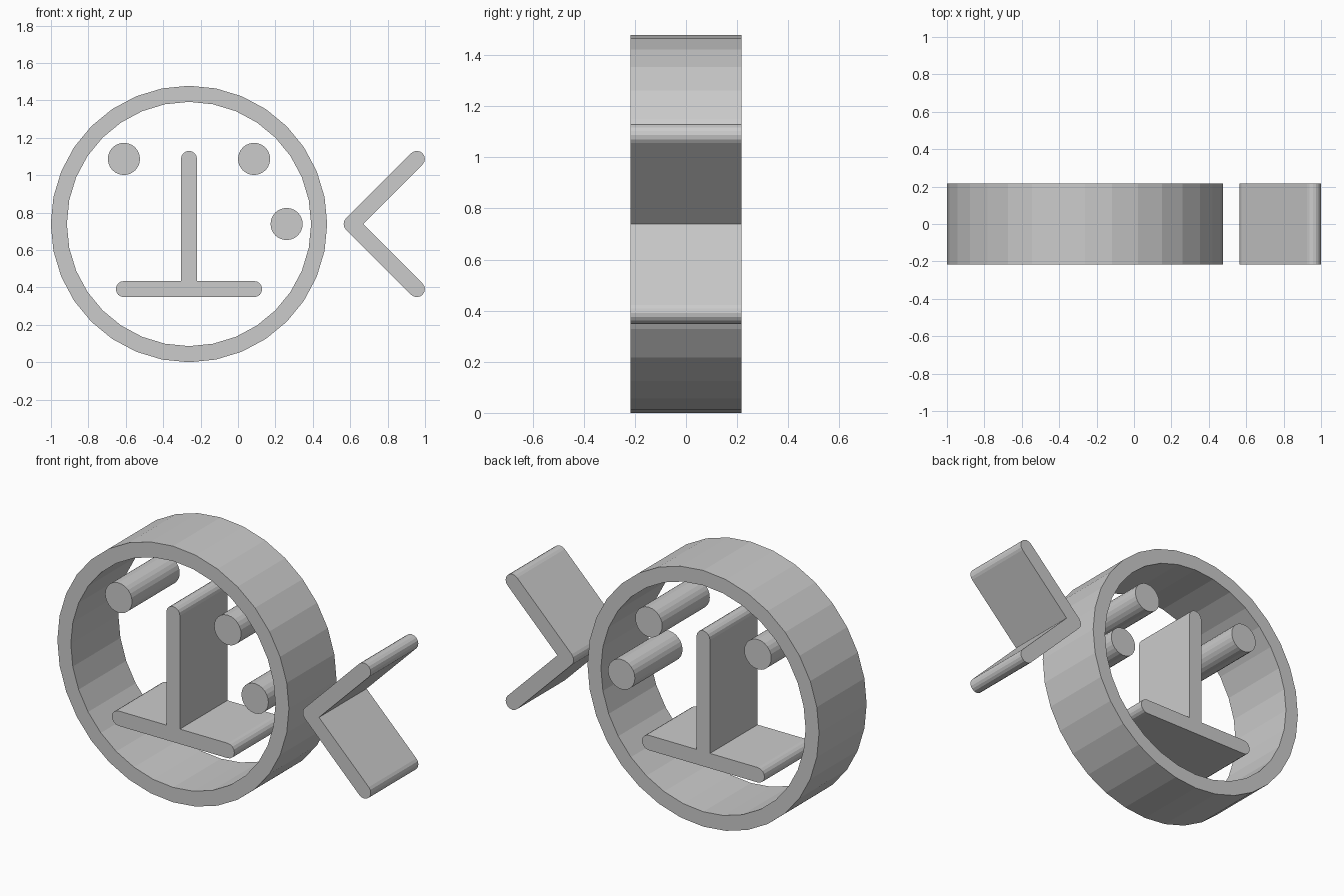
import bpy
import bmesh
from math import cos, sin, radians, sqrt

cube = bpy.data.objects.get("Cube")
if cube:
    bpy.data.objects.remove(cube, do_unlink=True)

UNIT = 0.348              # spacing of the whole layout
CX, CZ = -0.262, 0.739    # ring centre
HALF = 0.217              # half depth
R = 0.043                 # half stroke width

grey = bpy.data.materials.new("plain grey")
grey.use_nodes = True
colour = (0.6, 0.6, 0.6, 1)
grey.diffuse_color = colour
grey.node_tree.nodes["Principled BSDF"].inputs["Base Color"].default_value = colour


def at(u, v):
    """Layout position in ring units to x, z."""
    return CX + u * UNIT, CZ + v * UNIT


def arc(centre, radius, start, end, steps):
    angles = [radians(start + (end - start) * i / steps) for i in range(steps + 1)]
    return [(centre[0] + radius * cos(a), centre[1] + radius * sin(a)) for a in angles]


def finish(name, bm):
    bmesh.ops.recalc_face_normals(bm, faces=bm.faces)
    mesh = bpy.data.meshes.new(name)
    bm.to_mesh(mesh)
    bm.free()
    mesh.materials.append(grey)
    obj = bpy.data.objects.new(name, mesh)
    bpy.context.collection.objects.link(obj)


def extrude_outline(name, points):
    bm = bmesh.new()
    face = bm.faces.new([bm.verts.new((x, -HALF, z)) for x, z in points])
    result = bmesh.ops.extrude_face_region(bm, geom=[face], use_keep_orig=True)
    moved = [g for g in result["geom"] if isinstance(g, bmesh.types.BMVert)]
    bmesh.ops.translate(bm, verts=moved, vec=(0, 2 * HALF, 0))
    finish(name, bm)


# Head ring: a rectangular section carried round the centre
bm = bmesh.new()
mid = 2 * UNIT
section = [(mid - R, -HALF), (mid + R, -HALF), (mid + R, HALF), (mid - R, HALF)]
loops = []
for radius, y in section:
    circle = arc((CX, CZ), radius, 0, 360, 32)[:-1]
    loops.append([bm.verts.new((x, y, z)) for x, z in circle])
for k in range(4):
    a, b = loops[k], loops[(k + 1) % 4]
    for i in range(32):
        j = (i + 1) % 32
        bm.faces.new((a[i], a[j], b[j], b[i]))
finish("head_ring", bm)

# Round pegs
for name, u, v in (("right_eye", -1, 1), ("left_eye", 1, 1), ("cheek_peg", 1.5, 0)):
    extrude_outline(name, arc(at(u, v), 2 * R, 0, 360, 24)[:-1])

# Nose and mouth joined as an upside-down T
mouth_z = at(0, -1)[1]
extrude_outline("nose_and_mouth",
                arc(at(-1, -1), R, 90, 270, 8)
                + arc(at(1, -1), R, -90, 90, 8)
                + [(CX + R, mouth_z + R)]
                + arc(at(0, 1), R, 0, 180, 8)
                + [(CX - R, mouth_z + R)])

# Side chevron with rounded ends and a rounded point
apex = at(2.5, 0)
extrude_outline("side_chevron",
                arc(at(3.5, 1), R, -45, 135, 8)
                + arc(apex, R, 135, 225, 4)
                + arc(at(3.5, -1), R, -135, 45, 8)
                + [(apex[0] + R * sqrt(2), apex[1])])
